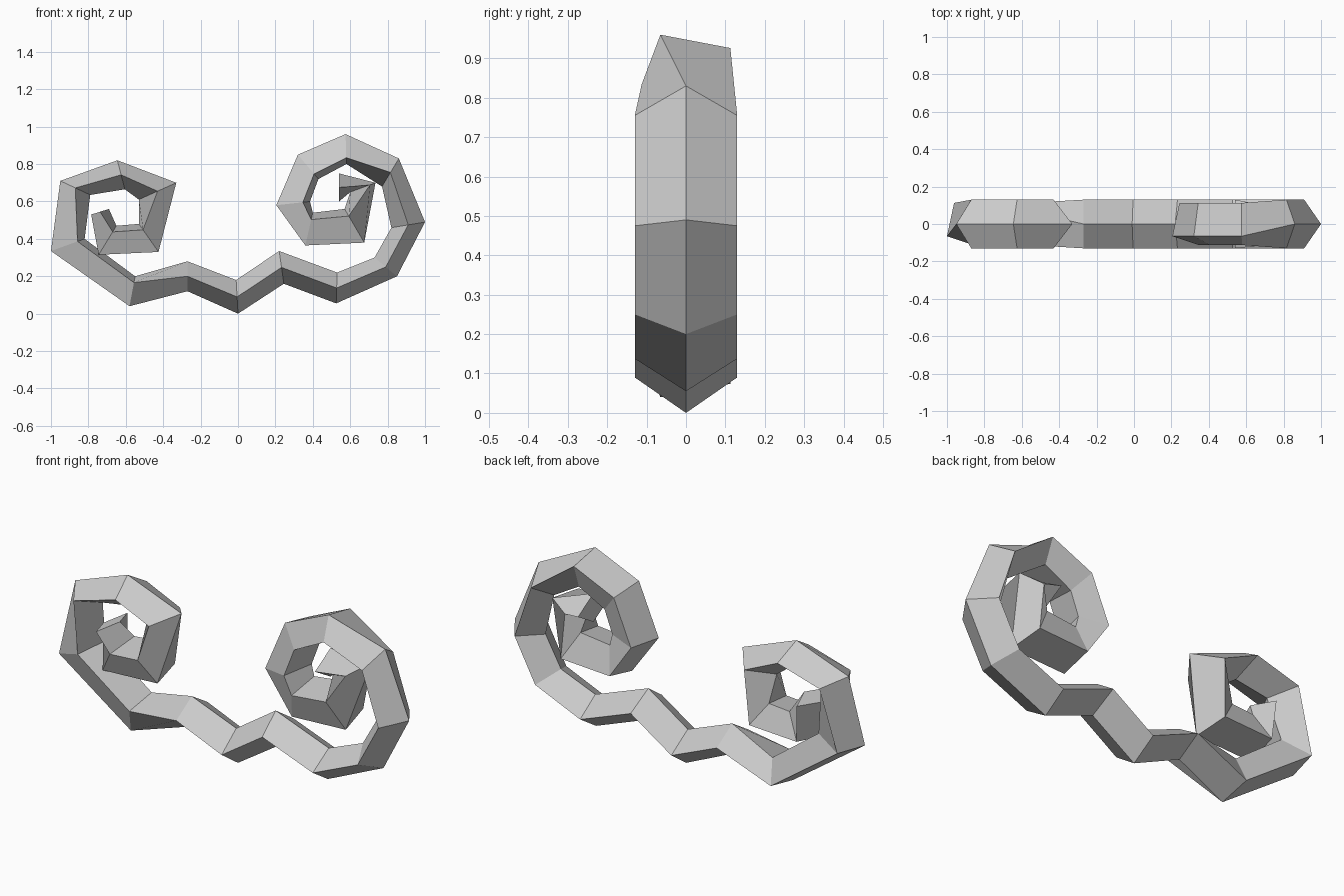
import bpy, bmesh, math
from mathutils import Vector

cube = bpy.data.objects.get("Cube")
if cube:
    bpy.data.objects.remove(cube, do_unlink=True)

HALF_DEPTH = 0.13

# Path joints: outer x, z, inner x, z, twist in degrees
left_curl = [
    (-.785, .53, -.69, .56, 0), (-.745, .315, -.65, .47, 30),
    (-.425, .33, -.53, .48, 30), (-.33, .70, -.53, .61, 0),
    (-.645, .82, -.605, .665, 0), (-.95, .71, -.79, .635, 0),
    (-1, .335, -.82, .40, 30),
]
wavy_middle = [
    (-.58, .04, -.55, .20, 30), (-.27, .12, -.27, .28, 0),
    (0, 0, -.01, .18, 0), (.245, .16, .22, .335, 0), (.525, .055, .53, .22, 0),
]
right_curl = [
    (.85, .20, .73, .30, 0), (1, .49, .82, .46, 0), (.86, .83, .77, .68, 0),
    (.575, .96, .58, .80, 30), (.32, .85, .43, .72, 30), (.205, .58, .385, .60, 30),
    (.36, .365, .40, .54, 30), (.675, .38, .57, .56, 30),
    (.735, .70, .60, .65, -30), (.54, .75, .54, .60, 0),
]


def section(bm, ox, oz, ix, iz, twist):
    """Four-sided ring around one joint, turned by the twist angle."""
    t = math.radians(twist)
    centre = Vector(((ox + ix) / 2, 0, (oz + iz) / 2))
    out = Vector(((ox - ix) / 2, 0, (oz - iz) / 2)) / math.cos(t)
    depth = Vector((0, HALF_DEPTH, 0))
    return [bm.verts.new(centre + out * math.cos(t + k * math.pi / 2)
                         - depth * math.sin(t + k * math.pi / 2)) for k in range(4)]


# Sweep the section along the whole scroll and cap both ends
bm = bmesh.new()
rings = [section(bm, *joint) for joint in left_curl + wavy_middle + right_curl]
for a, b in zip(rings, rings[1:]):
    for k in range(4):
        n = (k + 1) % 4
        bm.faces.new((a[k], a[n], b[n], b[k]))
bm.faces.new(rings[0])
bm.faces.new(rings[-1])
bmesh.ops.recalc_face_normals(bm, faces=bm.faces)

mesh = bpy.data.meshes.new("curled_scroll")
bm.to_mesh(mesh)
bm.free()
scroll = bpy.data.objects.new("curled_scroll", mesh)
bpy.context.collection.objects.link(scroll)

# Plain grey
grey = bpy.data.materials.new("light_grey")
grey.use_nodes = True
colour = (.6, .6, .6, 1)
grey.diffuse_color = colour
grey.node_tree.nodes["Principled BSDF"].inputs["Base Color"].default_value = colour
mesh.materials.append(grey)
